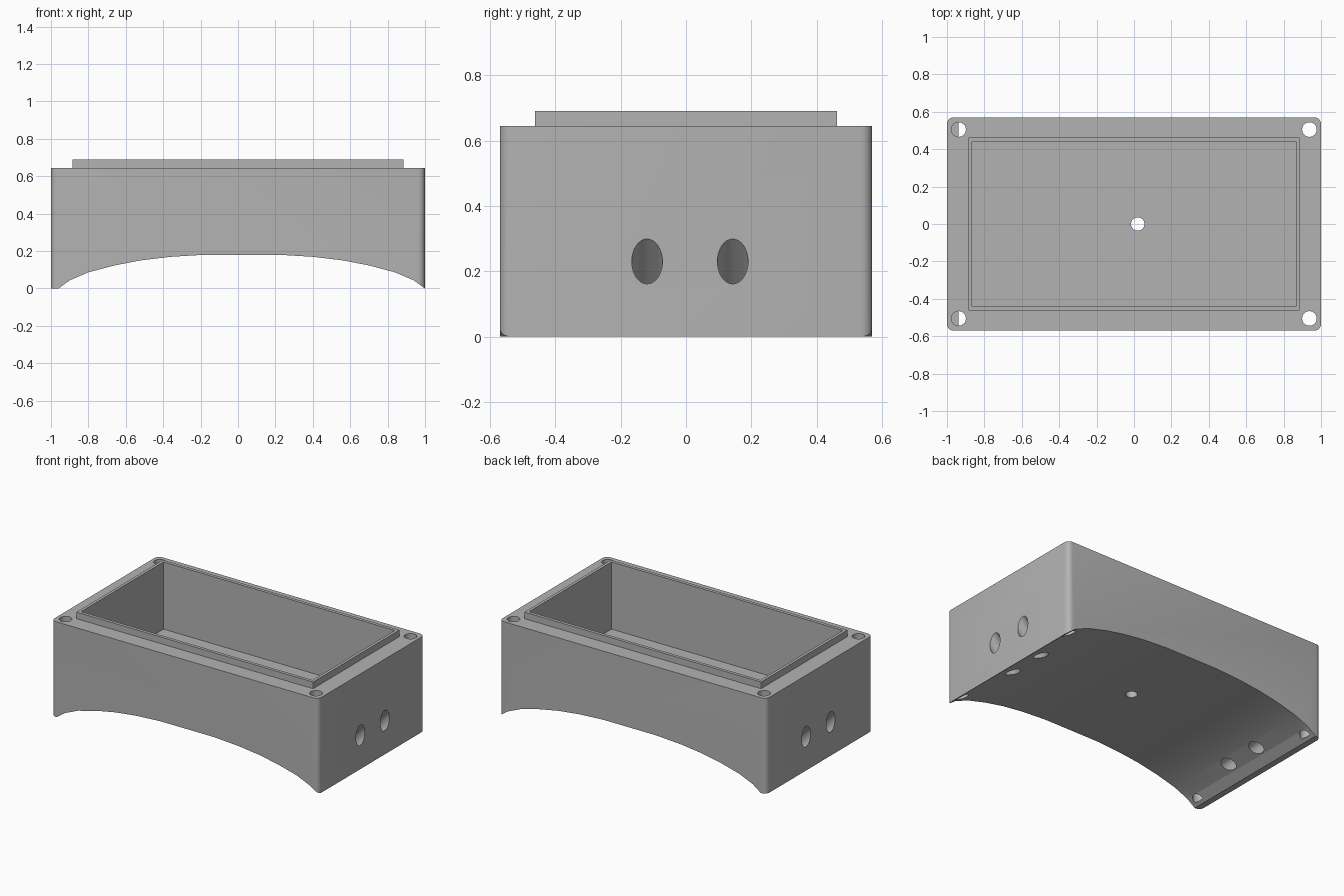
import bpy, bmesh, math
from mathutils import Matrix, Vector

if "Cube" in bpy.data.objects:
    bpy.data.objects.remove(bpy.data.objects["Cube"])

HALF_X, HALF_Y, RIM_Z, LIP_Z, FLOOR_Z = 1.0, 0.57, 0.645, 0.69, 0.235
ARCH_X = 0.02

grey = bpy.data.materials.new("plain grey")
grey.use_nodes = True
grey.diffuse_color = (0.45, 0.45, 0.45, 1)
grey.node_tree.nodes["Principled BSDF"].inputs["Base Color"].default_value = (0.45, 0.45, 0.45, 1)


def finish(bm, name):
    bmesh.ops.recalc_face_normals(bm, faces=bm.faces)
    mesh = bpy.data.meshes.new(name)
    bm.to_mesh(mesh)
    bm.free()
    mesh.materials.append(grey)
    obj = bpy.data.objects.new(name, mesh)
    bpy.context.collection.objects.link(obj)
    return obj


def prism(name, points, offset):
    """Extrude a closed outline along the offset."""
    bm = bmesh.new()
    face = bm.faces.new([bm.verts.new(p) for p in points])
    moved = bmesh.ops.extrude_face_region(bm, geom=[face])["geom"]
    bmesh.ops.translate(bm, vec=offset,
                        verts=[v for v in moved if isinstance(v, bmesh.types.BMVert)])
    return finish(bm, name)


def block(name, hx, hy, z0, z1):
    outline = [(-hx, -hy, z0), (hx, -hy, z0), (hx, hy, z0), (-hx, hy, z0)]
    return prism(name, outline, (0, 0, z1 - z0))


def rods(name, radius, ends):
    """Several round rods in one mesh, each between two points."""
    bm = bmesh.new()
    for a, b in ends:
        a, b = Vector(a), Vector(b)
        turn = (b - a).to_track_quat('Z', 'Y').to_matrix().to_4x4()
        bmesh.ops.create_cone(bm, cap_ends=True, segments=32, radius1=radius, radius2=radius,
                              depth=(b - a).length,
                              matrix=Matrix.Translation((a + b) / 2) @ turn)
    return finish(bm, name)


def combine(target, tool, operation):
    mod = target.modifiers.new(tool.name, 'BOOLEAN')
    mod.operation, mod.solver, mod.object = operation, 'EXACT', tool
    bpy.context.view_layer.objects.active = target
    bpy.ops.object.modifier_apply(modifier=mod.name)
    bpy.data.objects.remove(tool)


# Outer shell with rounded upright corners
radius, steps = 0.035, 5
outline = []
for i, (sx, sy) in enumerate([(1, 1), (-1, 1), (-1, -1), (1, -1)]):
    for k in range(steps + 1):
        t = math.pi / 2 * (i + k / steps)
        outline.append((sx * (HALF_X - radius) + radius * math.cos(t),
                        sy * (HALF_Y - radius) + radius * math.sin(t), 0))
box = prism("enclosure_box", outline, (0, 0, RIM_Z))

# Raised lip and open cavity
combine(box, block("lip", 0.886, 0.462, 0.5, LIP_Z), 'UNION')
combine(box, block("cavity", 0.866, 0.44, FLOOR_Z, 1.0), 'DIFFERENCE')

# Arched underside, set slightly off centre
half = [(0.979, -0.1), (0.979, 0), (0.92, 0.043), (0.82, 0.086), (0.68, 0.123),
        (0.54, 0.15), (0.38, 0.169), (0.2, 0.18)]
arch = [(ARCH_X + x, -1, z) for x, z in half]
arch += [(ARCH_X - x, -1, z) for x, z in reversed(half)]
combine(box, prism("arch", arch, (0, 2, 0)), 'DIFFERENCE')

# Upright screw holes in the corners
screws = [((x, y, 0.015), (x, y, 1)) for x in (-0.938, 0.938) for y in (-0.505, 0.505)]
combine(box, rods("screw_holes", 0.039, screws), 'DIFFERENCE')

# Sloping strap holes from the end walls to the arch
reach, drop = 0.28, 0.3
straps = [((s * (HALF_X + reach), y, 0.23 + drop), (s * (HALF_X - reach), y, 0.23 - drop))
          for s in (-1, 1) for y in (-0.119, 0.143)]
combine(box, rods("strap_holes", 0.047, straps), 'DIFFERENCE')

# Hole through the middle of the floor
combine(box, rods("floor_hole", 0.036, [((ARCH_X, 0, 0), (ARCH_X, 0, 0.5))]), 'DIFFERENCE')

bpy.ops.object.select_all(action='DESELECT')
box.select_set(True)
bpy.context.view_layer.objects.active = box
bpy.ops.object.shade_smooth_by_angle(angle=math.radians(30))
